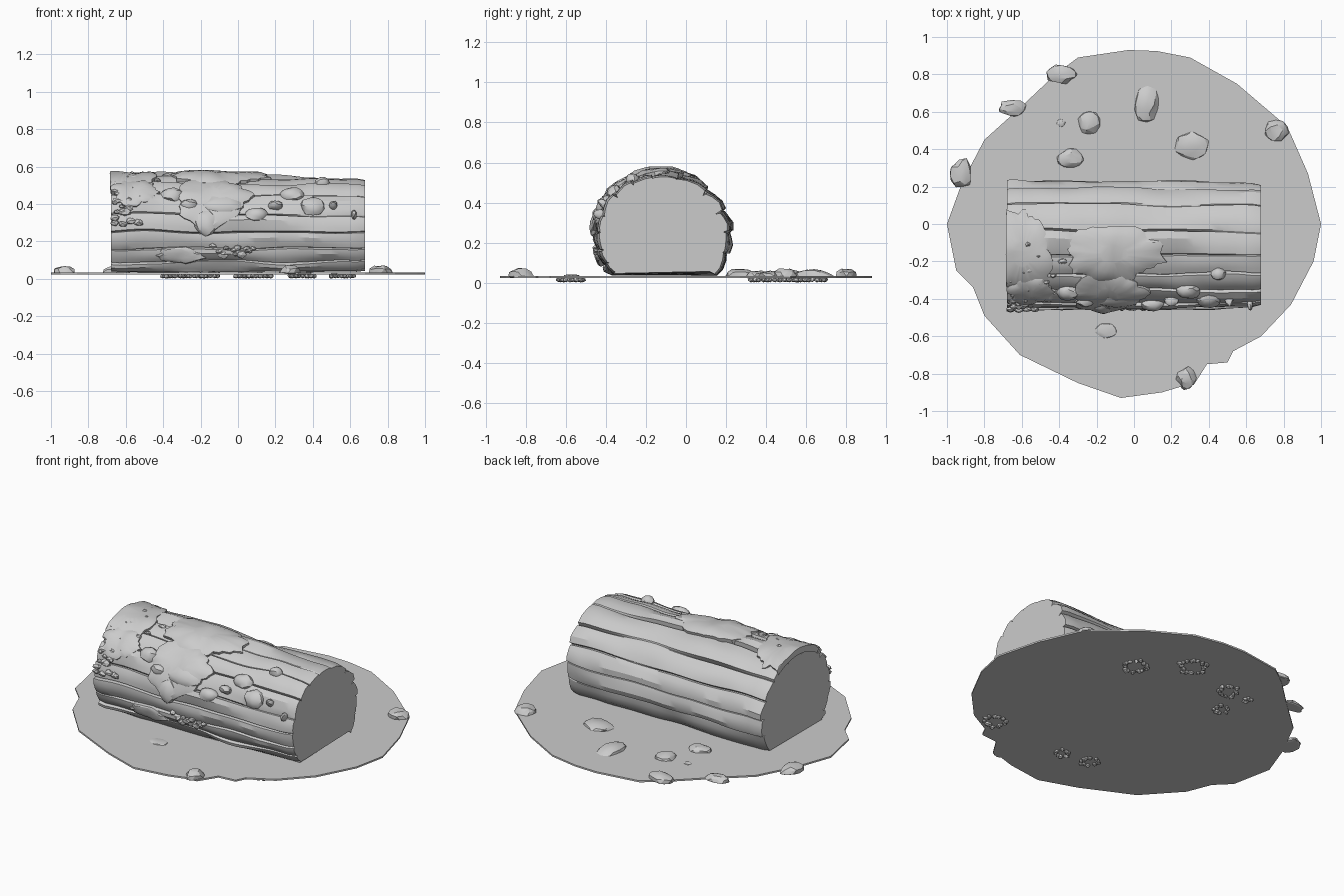
import bpy, bmesh, random
from math import sin, cos, pi, radians, tau
from mathutils import Vector, Matrix, noise

if "Cube" in bpy.data.objects:
    bpy.data.objects.remove(bpy.data.objects["Cube"])

random.seed(4)
CY, CZ, RY, RZ, G = -0.115, 0.235, 0.33, 0.305, 0.035


def finish(bm, name, smooth=None):
    bmesh.ops.recalc_face_normals(bm, faces=bm.faces[:])
    me = bpy.data.meshes.new(name)
    bm.to_mesh(me)
    bm.free()
    ob = bpy.data.objects.new(name, me)
    bpy.context.collection.objects.link(ob)
    if smooth:
        bpy.context.view_layer.objects.active = ob
        ob.select_set(True)
        bpy.ops.object.shade_smooth_by_angle(angle=radians(smooth))
        ob.select_set(False)
    return ob


def on_log(x, deg, h=0.0):
    """Point on the trunk: 0 deg = back, 90 = top, 180 = front."""
    t = radians(deg)
    grow = h - 0.010 * x + 0.004 * sin(5 * x + 2 * t)
    return Vector((x, CY + (RY + grow) * cos(t), CZ + (RZ + grow) * sin(t)))


def rock(bm, loc, scale, rot=None, rough=0.25, sub=1, floor=None):
    vs = bmesh.ops.create_icosphere(bm, subdivisions=sub, radius=1)['verts']
    off = Vector((random.uniform(0, 50), random.uniform(0, 50), 0))
    rot = rot or Matrix.Rotation(random.uniform(0, tau), 3, 'Z')
    spin = Matrix.Rotation(random.uniform(0, tau), 3, 'Z')
    for v in vs:
        c = spin @ v.co
        c *= 1 + rough * noise.noise(v.co * 1.3 + off)
        v.co = rot @ Vector((c.x * scale[0], c.y * scale[1], c.z * scale[2])) + Vector(loc)
        if floor is not None:
            v.co.z = max(v.co.z, floor)


# thin patch of ground with an irregular outline
outline = [(1, 0), (.93, .27), (.82, .52), (.55, .75), (.3, .89), (.12, .925), (-.03, .93), (-.3, .89),
           (-.42, .8), (-.6, .63), (-.8, .45), (-.92, .22), (-1, 0), (-.95, -.25), (-.86, -.34),
           (-.8, -.49), (-.61, -.7), (-.3, -.85), (-.07, -.93), (.15, -.9), (.25, -.87), (.32, -.86),
           (.39, -.75), (.5, -.74), (.53, -.68), (.68, -.6), (.84, -.43), (.96, -.2)]
bm = bmesh.new()
base = bm.faces.new([bm.verts.new((x, y, 0.024)) for x, y in outline])
up = bmesh.ops.extrude_face_region(bm, geom=[base])['geom']
bmesh.ops.translate(bm, vec=(0, 0, 0.010), verts=[v for v in up if isinstance(v, bmesh.types.BMVert)])
if base.is_valid is False or not any(abs(f.normal.z) > .9 and f.calc_center_median().z < .03 for f in bm.faces):
    bm.faces.new([v for v in bm.verts][:len(outline)])
finish(bm, "ground_patch")

# trunk: bark plates separated by wandering grooves, flat on the ground
edges = [-40, -16, 4, 24, 48, 76, 100, 118, 137, 160, 177, 194, 208, 220]
profile = [(0, -.018), (.05, .012), (.35, .017), (.7, .008), (.95, .0)]
cols = 30
bm = bmesh.new()
rings = []
for i in range(cols + 1):
    u = i / cols
    x = -0.68 + 1.36 * u
    e = [a + (3.5 * noise.noise((x * 3, k * 7.3, 1)) if 0 < k < len(edges) - 1 else 0)
         for k, a in enumerate(edges)]
    ring = []
    for k in range(len(e) - 1):
        amp = max(0.15, 0.75 + 1.2 * noise.noise((x * 2.2, k * 3.7, 5)))
        for f, h in profile:
            a = e[k] + (e[k + 1] - e[k]) * f
            j = 0.007 * noise.noise((x * 6, a * .06, 2))
            ring.append(on_log(x, a, h * amp + j - (0.008 if i in (0, cols) else 0)))
    ring.append(on_log(x, e[-1]))
    for p in ring:
        p.z = max(p.z, 0.03)
    rings.append([bm.verts.new(p) for p in ring])
for a, b in zip(rings, rings[1:]):
    for j in range(len(a)):
        n = (j + 1) % len(a)
        bm.faces.new((a[j], a[n], b[n], b[j]))
for r in (rings[0], rings[-1]):
    bm.faces.new(r)
finish(bm, "log", 28)


def patch(name, x0, a0, rx, ra, h, seed, n=44, lobe=None):
    """Raised growth hugging the bark, with a ragged edge."""
    bm = bmesh.new()
    rows = []
    for f, lift in ((1, -.012), (1, .45), (.86, .85), (.6, 1), (.3, 1)):
        row = []
        for i in range(n):
            t = tau * i / n
            k = 1 + .32 * noise.noise((cos(t) * 2.2, sin(t) * 2.2, seed)) \
                + .14 * noise.noise((cos(t) * 7, sin(t) * 7, seed))
            if lobe:
                k += lobe[1] * max(0, cos(t - radians(lobe[0]))) ** 6
            x = max(-0.685, x0 + rx * f * k * cos(t))
            a = a0 + ra * f * k * sin(t)
            hh = lift if lift < 0 else .012 + h * lift * (1 + .9 * noise.noise((x * 9, a * .05, seed)))
            row.append(bm.verts.new(on_log(x, a, hh)))
        rows.append(row)
    for r, s in zip(rows, rows[1:]):
        for i in range(n):
            m = (i + 1) % n
            bm.faces.new((r[i], r[m], s[m], s[i]))
    bm.faces.new(rows[-1])
    bmesh.ops.triangulate(bm, faces=[f for f in bm.faces if len(f.verts) > 4])
    finish(bm, name, 30)


# moss patches on the top, front and left end
patch("moss_top", -.11, 97, .26, 25, .022, 3.1)
patch("moss_front", -.14, 138, .2, 23, .02, 8.2, lobe=(95, .7))
patch("moss_left", -.6, 98, .15, 42, .016, 5.4)
patch("moss_left_front", -.56, 135, .12, 16, .016, 11.7)
patch("moss_low", -.31, 200, .11, 8, .018, 2.6, 24)


def facing(deg):
    t = radians(deg)
    return Matrix(((1, 0, 0), (0, -sin(t), cos(t)), (0, cos(t), sin(t)))).transposed().transposed()


# rounded fungus caps: x, angle, half width, half height
bm = bmesh.new()
for x, a, w, h in [(.4, 151, .065, .055), (.29, 137, .065, .045), (-.35, 138, .065, .045),
                   (-.09, 150, .12, .06), (.1, 160, .06, .04), (-.26, 150, .05, .04),
                   (.45, 117, .04, .035), (.51, 150, .022, .022), (-.17, 168, .06, .07),
                   (.62, 160, .015, .025), (.2, 150, .04, .025)]:
    rock(bm, on_log(x, a, .008), (w, h, .036), facing(a), .2, 2)
finish(bm, "fungus_caps", 30)

# small crumbs on the bark
bm = bmesh.new()
for cx, ca, sx, sa, count in [(-.03, 195, .12, 5, 13), (-.6, 162, .09, 8, 11), (-.62, 115, .07, 40, 14),
                              (-.45, 120, .08, 25, 6)]:
    for _ in range(count):
        x = cx + random.uniform(-sx, sx)
        a = ca + random.uniform(-sa, sa)
        s = random.uniform(.014, .027)
        rock(bm, on_log(max(x, -.66), a, .014), (s * 1.2, s * .8, .014), facing(a), .4)
finish(bm, "bark_crumbs")

# pebbles: x, y, half sizes, height above ground
pebbles = [(-.39, .80, .085, .05, .042), (-.65, .62, .078, .042, .035), (-.925, .27, .058, .078, .042),
           (-.24, .54, .062, .065, .03), (-.34, .35, .07, .052, .03), (.07, .64, .07, .095, .035),
           (.31, .42, .09, .078, .03), (.76, .5, .065, .06, .042), (-.15, -.57, .06, .042, .012),
           (.28, -.825, .05, .06, .045), (-.39, .54, .025, .02, .01)]
bm = bmesh.new()
for x, y, a, b, h in pebbles:
    rock(bm, (x, y, G - .004), (a, b, h), Matrix.Identity(3), .3, 2, .027)
finish(bm, "pebbles", 20)

# root clumps poking out in broken rings under the ground
bm = bmesh.new()
for x, y, r in [(-.24, .54, .06), (-.34, .36, .04), (.09, .63, .08), (.34, .42, .07),
                (-.39, .54, .02), (-.15, -.57, .05), (.03, -.6, .04), (.55, -.57, .06)]:
    for i in range(int(r * 220)):
        t = i * 2.4
        k = r * random.uniform(.75, 1.1)
        s = random.uniform(.009, .016)
        rock(bm, (x + k * cos(t), y + k * sin(t), .015), (s * 1.3, s, .0125), None, .25)
low = min(v.co.z for v in bm.verts)
for v in bm.verts:
    v.co.z -= low
finish(bm, "root_clumps")
